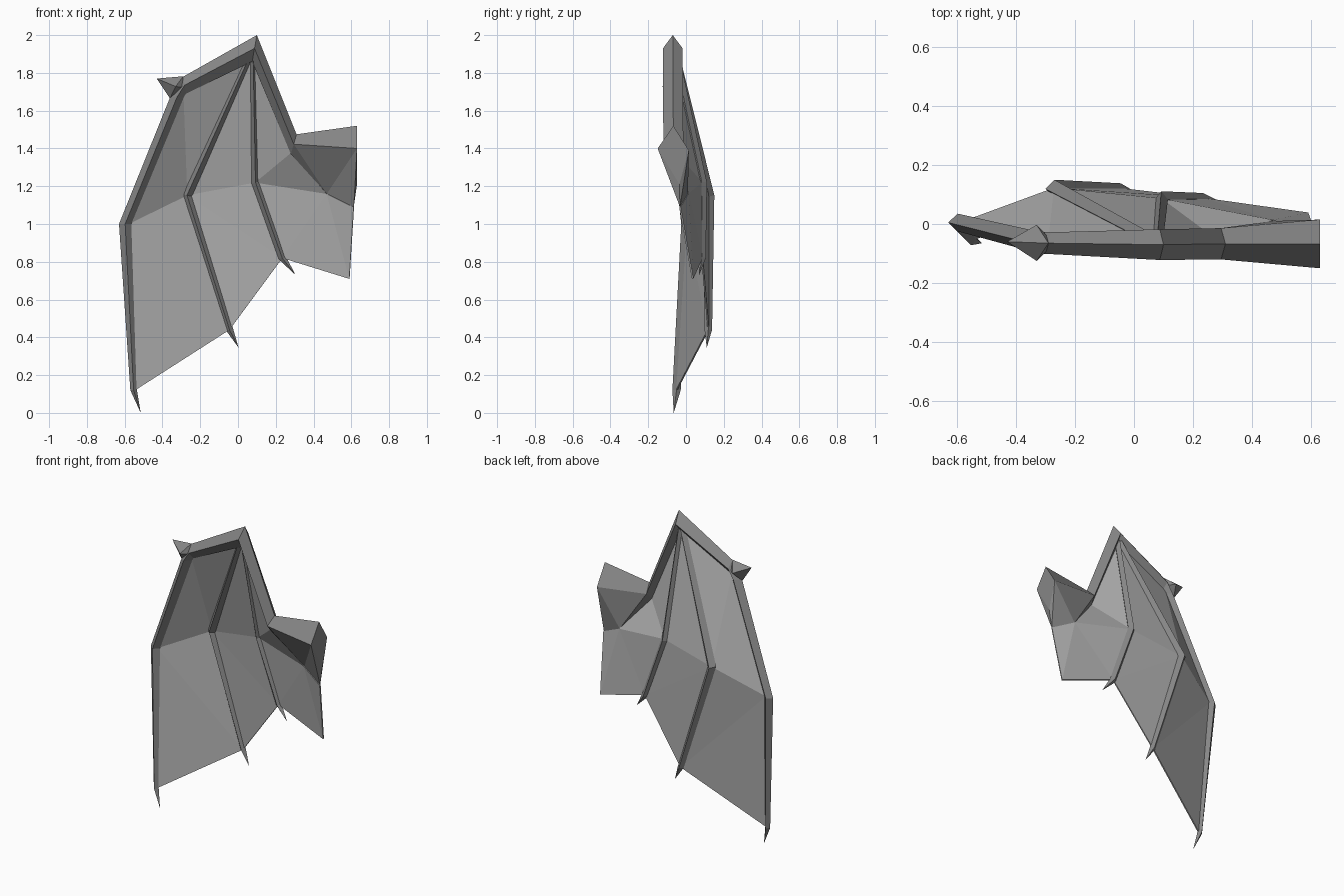
import bpy, bmesh

if "Cube" in bpy.data.objects:
    bpy.data.objects.remove(bpy.data.objects["Cube"])


def material(name, g):
    m = bpy.data.materials.new(name)
    m.diffuse_color = (g, g, g, 1)
    m.use_nodes = True
    m.node_tree.nodes["Principled BSDF"].inputs["Base Color"].default_value = m.diffuse_color
    return m


BONE = material("bone grey", 0.24)
SKIN = material("membrane grey", 0.42)


def make(name, verts, faces, mat, solid=True):
    """Flat-faced mesh object from points and faces."""
    me = bpy.data.meshes.new(name)
    bm = bmesh.new()
    vs = [bm.verts.new(v) for v in verts]
    for f in faces:
        bm.faces.new([vs[i] for i in f])
    if solid:
        bmesh.ops.remove_doubles(bm, verts=bm.verts, dist=0.0005)
    bmesh.ops.recalc_face_normals(bm, faces=bm.faces)
    bm.to_mesh(me)
    bm.free()
    me.materials.append(mat)
    ob = bpy.data.objects.new(name, me)
    bpy.context.collection.objects.link(ob)
    return ob


def diamond(ox, oz, ix, iz, y, d):
    """Four-sided ring: outer edge, front ridge, inner edge, back ridge."""
    mx, mz = (ox + ix) / 2, (oz + iz) / 2
    return [(ox, y, oz), (mx, y - d, mz), (ix, y, iz), (mx, y + d, mz)]


def spar(name, rings):
    """Loft diamond rings into a bone; the last ring may be a point."""
    verts = [p for r in rings for p in diamond(*r)]
    faces = [(4 * k + i, 4 * k + (i + 1) % 4, 4 * k + 4 + (i + 1) % 4, 4 * k + 4 + i)
             for k in range(len(rings) - 1) for i in range(4)]
    faces.append((3, 2, 1, 0))
    return make(name, verts, faces, BONE)


ELBOW = (0.31, 1.475, 0.28, 1.37, -0.067, 0.053)

# leading edge: elbow, wrist, knuckle, outer finger and its claw
spar("leading_edge", [
    ELBOW,
    (0.10, 2.0, 0.075, 1.86, -0.07, 0.052),
    (-0.29, 1.78, -0.275, 1.69, -0.065, 0.037),
    (-0.36, 1.67, -0.285, 1.675, -0.063, 0.037),
    (-0.63, 1.0, -0.565, 1.0, 0.005, 0.03),
    (-0.57, 0.12, -0.535, 0.12, -0.05, 0.022),
    (-0.515, 0.0, -0.515, 0.0, -0.065, 0.0)])

# inner fingers with claws
spar("middle_finger", [
    (0.045, 1.90, 0.085, 1.89, -0.06, 0.025),
    (-0.30, 1.16, -0.24, 1.145, 0.119, 0.031),
    (-0.066, 0.44, -0.024, 0.44, 0.118, 0.02),
    (0.003, 0.345, 0.003, 0.345, 0.11, 0.0)])
spar("inner_finger", [
    (0.062, 1.89, 0.098, 1.89, -0.06, 0.025),
    (0.07, 1.215, 0.115, 1.225, 0.083, 0.028),
    (0.213, 0.815, 0.255, 0.825, 0.085, 0.02),
    (0.305, 0.73, 0.305, 0.73, 0.07, 0.0)])

# thumb claw on the knuckle
make("thumb_claw", [(-0.43, -0.06, 1.77), (-0.29, -0.065, 1.782), (-0.33, -0.125, 1.728),
                    (-0.36, -0.065, 1.665), (-0.33, -0.003, 1.728), (-0.27, -0.065, 1.72)],
     [(0, 1, 2), (0, 2, 3), (0, 3, 4), (0, 4, 1),
      (5, 2, 1), (5, 3, 2), (5, 4, 3), (5, 1, 4)], BONE)

# upper arm flaring into the shoulder, with a web point below
WEB, HEEL = (0.47, 0.01, 1.16), (0.613, -0.032, 1.09)
arm = diamond(*ELBOW) + [(0.63, -0.067, 1.52), (0.63, -0.15, 1.40),
                         (0.63, -0.035, 1.21), (0.63, 0.015, 1.39), WEB, HEEL]
make("upper_arm", arm,
     [(0, 1, 5, 4), (1, 2, 8), (1, 8, 5), (5, 8, 9), (5, 9, 6),
      (0, 4, 7, 3), (3, 8, 2), (3, 7, 8), (7, 9, 8), (7, 6, 9),
      (4, 5, 6, 7), (0, 3, 2, 1)], BONE)

# membranes stretched between the bones
WRIST = (0.07, -0.06, 1.89)
KNUCKLE = (-0.29, -0.063, 1.70)
OUT, OUT_TIP = (-0.58, 0.005, 1.0), (-0.545, -0.05, 0.12)
MID, MID_TIP = (-0.27, 0.119, 1.152), (-0.045, 0.118, 0.44)
INN, INN_TIP = (0.092, 0.083, 1.22), (0.235, 0.085, 0.82)
ELB, ROOT = (0.285, -0.06, 1.38), (0.59, 0.035, 0.71)


def membrane(name, pts, tris):
    ob = make(name, pts, tris, SKIN, False)
    mod = ob.modifiers.new("thickness", "SOLIDIFY")
    mod.thickness, mod.offset = 0.008, 0


membrane("outer_membrane", [WRIST, KNUCKLE, OUT, OUT_TIP, MID_TIP, MID],
         [(0, 1, 5), (1, 2, 5), (2, 4, 5), (2, 3, 4)])
membrane("middle_membrane", [WRIST, MID, MID_TIP, INN_TIP, INN],
         [(0, 1, 4), (1, 3, 4), (1, 2, 3)])
membrane("inner_membrane", [WRIST, INN, INN_TIP, ROOT, HEEL, WEB, ELB],
         [(0, 1, 6), (1, 5, 6), (1, 2, 5), (2, 3, 5), (3, 4, 5)])
